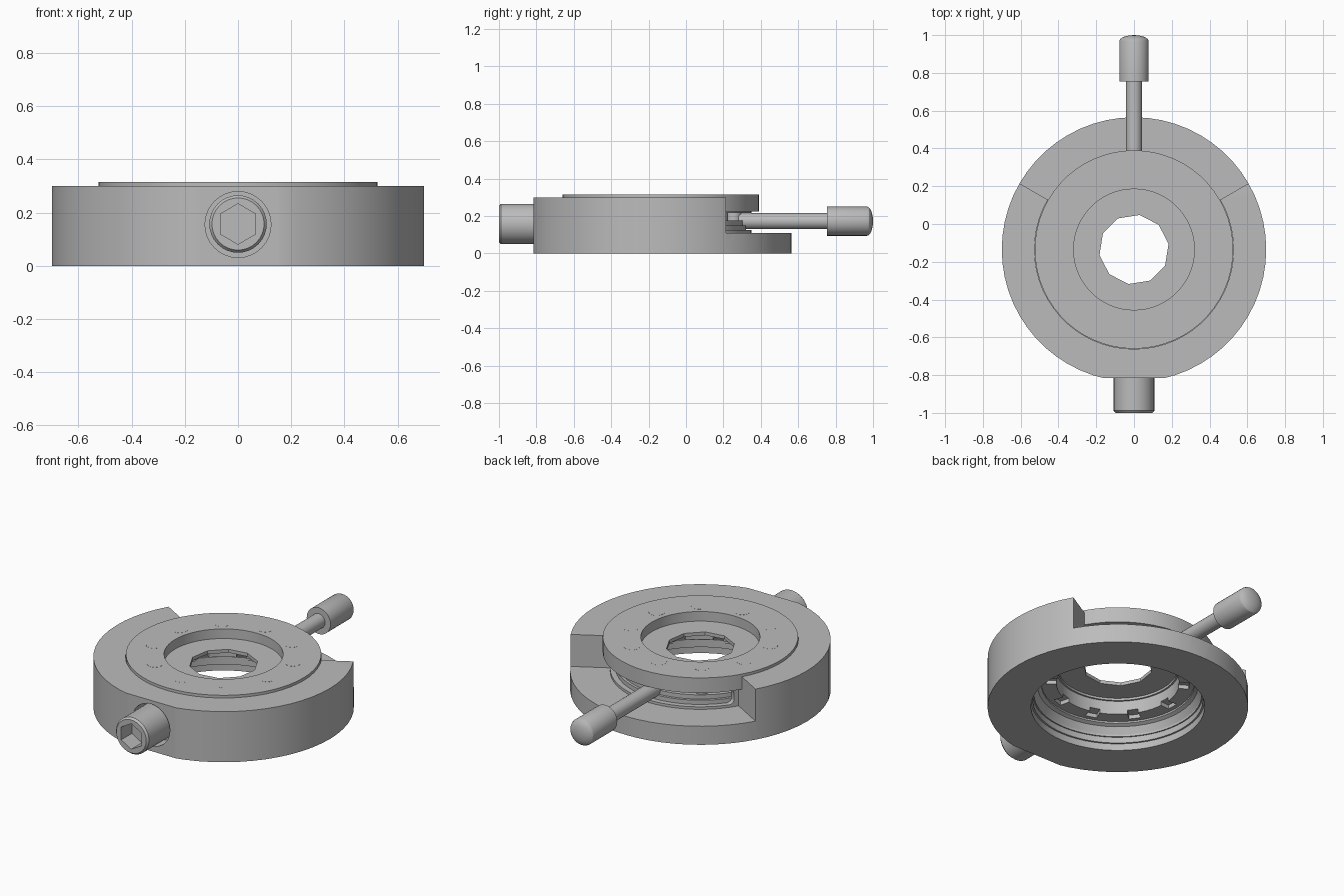
import bpy, bmesh, math
from mathutils import Matrix

old = bpy.data.objects.get("Cube")
if old:
    bpy.data.objects.remove(old, do_unlink=True)

CY = -0.135          # centre of the round body
AXIS_Y = Matrix.Rotation(-math.pi / 2, 4, 'X')

grey = bpy.data.materials.new("satin_grey")
grey.use_nodes = True
colour = (0.5, 0.5, 0.5, 1)
grey.diffuse_color = colour
grey.node_tree.nodes["Principled BSDF"].inputs["Base Color"].default_value = colour


def add(name, bm, move):
    bmesh.ops.remove_doubles(bm, verts=bm.verts, dist=1e-5)
    bmesh.ops.recalc_face_normals(bm, faces=bm.faces)
    bm.transform(move)
    mesh = bpy.data.meshes.new(name)
    bm.to_mesh(mesh)
    bm.free()
    mesh.materials.append(grey)
    obj = bpy.data.objects.new(name, mesh)
    bpy.context.collection.objects.link(obj)
    return obj


def lathe(name, profile, start=0, end=360, segs=48, y=CY, z=0, turn=None, rounding=0):
    """Turn a closed (radius, height) profile, fully or through an arc with end caps."""
    bm = bmesh.new()
    full = end - start == 360
    rows = []
    for i in range(segs if full else segs + 1):
        a = math.radians(start + (end - start) * i / segs)
        rows.append([bm.verts.new((r * math.cos(a), r * math.sin(a), h)) for r, h in profile])
    n = len(profile)
    for i in range(segs):
        p, q = rows[i], rows[(i + 1) % len(rows)]
        for j in range(n):
            k = (j + 1) % n
            if profile[j][0] or profile[k][0]:
                bm.faces.new((p[j], p[k], q[k], q[j]))
    if not full:
        caps = [bm.faces.new(rows[0]), bm.faces.new(rows[-1])]
        if rounding:
            edges = [e for f in caps for e in f.edges
                     if abs(e.verts[0].co.z - e.verts[1].co.z) < 1e-6]
            bmesh.ops.bevel(bm, geom=edges, offset=rounding, segments=4,
                            profile=0.5, affect='EDGES')
    return add(name, bm, Matrix.Translation((0, y, z)) @ (turn or Matrix()))


def band(r0, r1, z0, z1):
    return [(r0, z0), (r1, z0), (r1, z1), (r0, z1)]


def cut(obj, cutter):
    mod = obj.modifiers.new("cut", 'BOOLEAN')
    mod.operation = 'DIFFERENCE'
    mod.solver = 'EXACT'
    mod.object = cutter
    cutter.hide_render = True
    bpy.context.view_layer.objects.active = obj
    bpy.ops.object.modifier_apply(modifier=mod.name)
    bpy.data.objects.remove(cutter, do_unlink=True)


# Body: stepped ring with an open rear sector, lever slot, front flat and counterbore
body = lathe("body", [(0.467, 0), (0.7, 0), (0.7, 0.3), (0.527, 0.3), (0.527, 0.225),
                      (0.45, 0.225), (0.45, 0.075), (0.457, 0.075), (0.457, 0.04),
                      (0.467, 0.04)], segs=60)
cut(body, lathe("sector_cutter", band(0.485, 0.9, 0.11, 0.5), 30, 150, 24))
cut(body, lathe("slot_cutter", band(0.4, 0.6, 0.125, 0.215), 33, 147, 22, rounding=0.03))
flat = bmesh.new()
bmesh.ops.create_cube(flat, size=1)
cut(body, add("flat_cutter", flat, Matrix.Translation((0, -1.315, 0.2))))
cut(body, lathe("bore_cutter", band(0, 0.124, -0.1, 0.1), segs=32,
                y=-0.815, z=0.155, turn=AXIS_Y))

# Retaining ring with a chamfered underside
lathe("retaining_ring", [(0.41, 0.135), (0.43, 0.125), (0.455, 0.078), (0.455, 0.15), (0.41, 0.15)])

# Driving ring with notches around its bore
drive = lathe("driving_ring", [(0.33, 0.145), (0.44, 0.145), (0.44, 0.175),
                               (0.36, 0.175), (0.36, 0.242), (0.33, 0.242)])
for i in range(10):
    mid = 90 + 18 + 36 * i
    cut(drive, lathe("notch_cutter", band(0.3, 0.385, 0.12, 0.168), mid - 5, mid + 5, 2))

# Cover ring with flush pins
lathe("cover_ring", band(0.32, 0.525, 0.225, 0.315), segs=60)
for i in range(10):
    a = math.radians(90 + 36 * i)
    pin = lathe("pin", band(0, 0.043, 0.155, 0.3155), segs=20)
    pin.location = (0.39 * math.cos(a), 0.39 * math.sin(a), 0)

# Closed blades with a ten-sided aperture
blades = lathe("iris_blades", band(0.0, 0.335, 0.238, 0.258))
cut(blades, lathe("aperture_cutter", band(0, 0.185, 0.1, 0.4), 9, 369, 10))

# Lever rod and domed knob
lathe("lever_rod", band(0, 0.043, 0.28, 0.78), segs=24, y=0, z=0.172, turn=AXIS_Y)
dome = [(0.078 * math.cos(t * math.pi / 10), 0.968 + 0.032 * math.sin(t * math.pi / 10))
        for t in range(5)]
lathe("lever_knob", [(0, 0.755), (0.078, 0.755)] + dome + [(0, 1.0)],
      segs=32, y=0, z=0.172, turn=AXIS_Y)

# Front cap screw with hexagonal socket
screw = lathe("cap_screw", [(0, -1), (0.098, -1), (0.108, -0.988), (0.108, -0.7), (0, -0.7)],
              segs=32, y=0, z=0.157, turn=AXIS_Y)
cut(screw, lathe("socket_cutter", band(0, 0.076, -1.1, -0.9), 30, 390, 6,
                 y=0, z=0.157, turn=AXIS_Y))

# Smooth round walls, keep machined edges sharp
bpy.ops.object.select_all(action='DESELECT')
for obj in bpy.context.collection.objects:
    if obj.type == 'MESH':
        obj.select_set(True)
        bpy.context.view_layer.objects.active = obj
bpy.ops.object.shade_smooth_by_angle(angle=math.radians(30))
